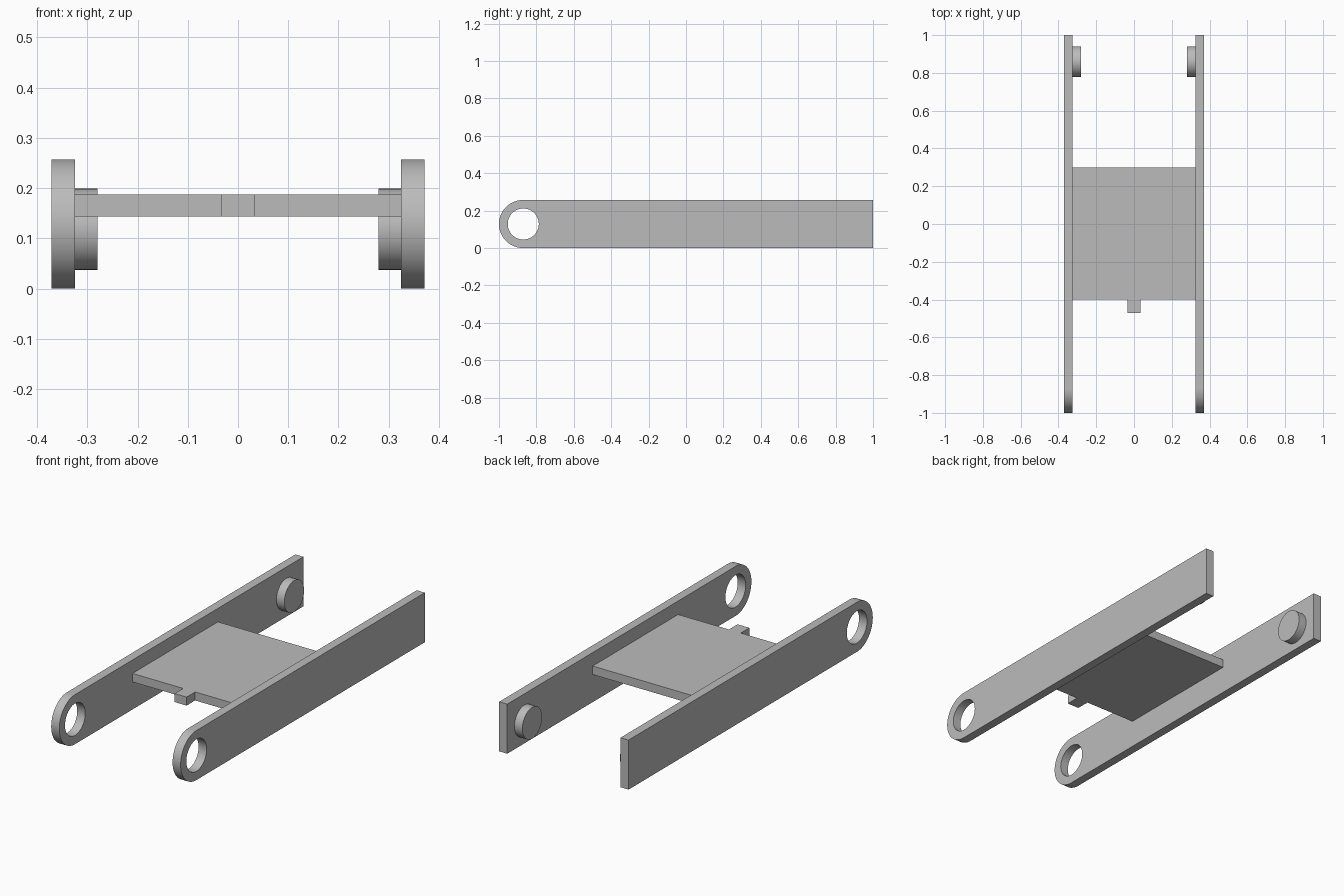
import bpy, bmesh
from math import cos, sin, pi

old = bpy.data.objects.get("Cube")
if old:
    bpy.data.objects.remove(old, do_unlink=True)

grey = bpy.data.materials.new("plain grey")
grey.use_nodes = True
colour = (0.5, 0.5, 0.5, 1)
grey.diffuse_color = colour
grey.node_tree.nodes["Principled BSDF"].inputs["Base Color"].default_value = colour

RAIL_IN, RAIL_OUT = 0.325, 0.371
HEIGHT = 0.257
R = HEIGHT / 2


def arc(cy, cz, r, start, end, steps):
    return [(cy + r * cos(start + (end - start) * i / steps),
             cz + r * sin(start + (end - start) * i / steps)) for i in range(steps + 1)]


def extruded(name, loops, x0, x1):
    """Fill closed (y, z) outlines, holes included, and extrude them along x."""
    bm = bmesh.new()
    edges = []
    for loop in loops:
        vs = [bm.verts.new((x0, y, z)) for y, z in loop]
        edges += [bm.edges.new((a, b)) for a, b in zip(vs, vs[1:] + vs[:1])]
    bmesh.ops.triangle_fill(bm, edges=edges, use_beauty=True)
    ext = bmesh.ops.extrude_face_region(bm, geom=bm.faces[:], use_keep_orig=True)
    moved = [v for v in ext["geom"] if isinstance(v, bmesh.types.BMVert)]
    bmesh.ops.translate(bm, verts=moved, vec=(x1 - x0, 0, 0))
    bmesh.ops.recalc_face_normals(bm, faces=bm.faces[:])
    mesh = bpy.data.meshes.new(name)
    bm.to_mesh(mesh)
    bm.free()
    mesh.materials.append(grey)
    obj = bpy.data.objects.new(name, mesh)
    bpy.context.collection.objects.link(obj)
    bpy.ops.object.select_all(action="DESELECT")
    obj.select_set(True)
    bpy.context.view_layer.objects.active = obj
    bpy.ops.object.shade_smooth_by_angle(angle=pi / 6)
    return obj


def rectangle(y0, y1, z0, z1):
    return [(y0, z0), (y1, z0), (y1, z1), (y0, z1)]


# Side rails with a rounded, pierced front end, and pegs on their inner faces
rail = arc(R - 1, R, R, pi / 2, 3 * pi / 2, 32) + [(1, 0), (1, HEIGHT)]
hole = arc(-0.87, R, 0.083, 0, 2 * pi, 48)[:-1]
peg = arc(0.86, 0.118, 0.081, 0, 2 * pi, 48)[:-1]
for side, s in (("left", 1), ("right", -1)):
    extruded(side + "_rail", [rail, hole], s * RAIL_IN, s * RAIL_OUT)
    extruded(side + "_peg", [peg], s * 0.28, s * RAIL_IN)

# Cross plate and its small front tab
extruded("cross_plate", [rectangle(-0.4, 0.3, 0.143, 0.187)], -RAIL_IN, RAIL_IN)
extruded("front_tab", [rectangle(-0.47, -0.4, 0.143, 0.187)], -0.034, 0.034)
